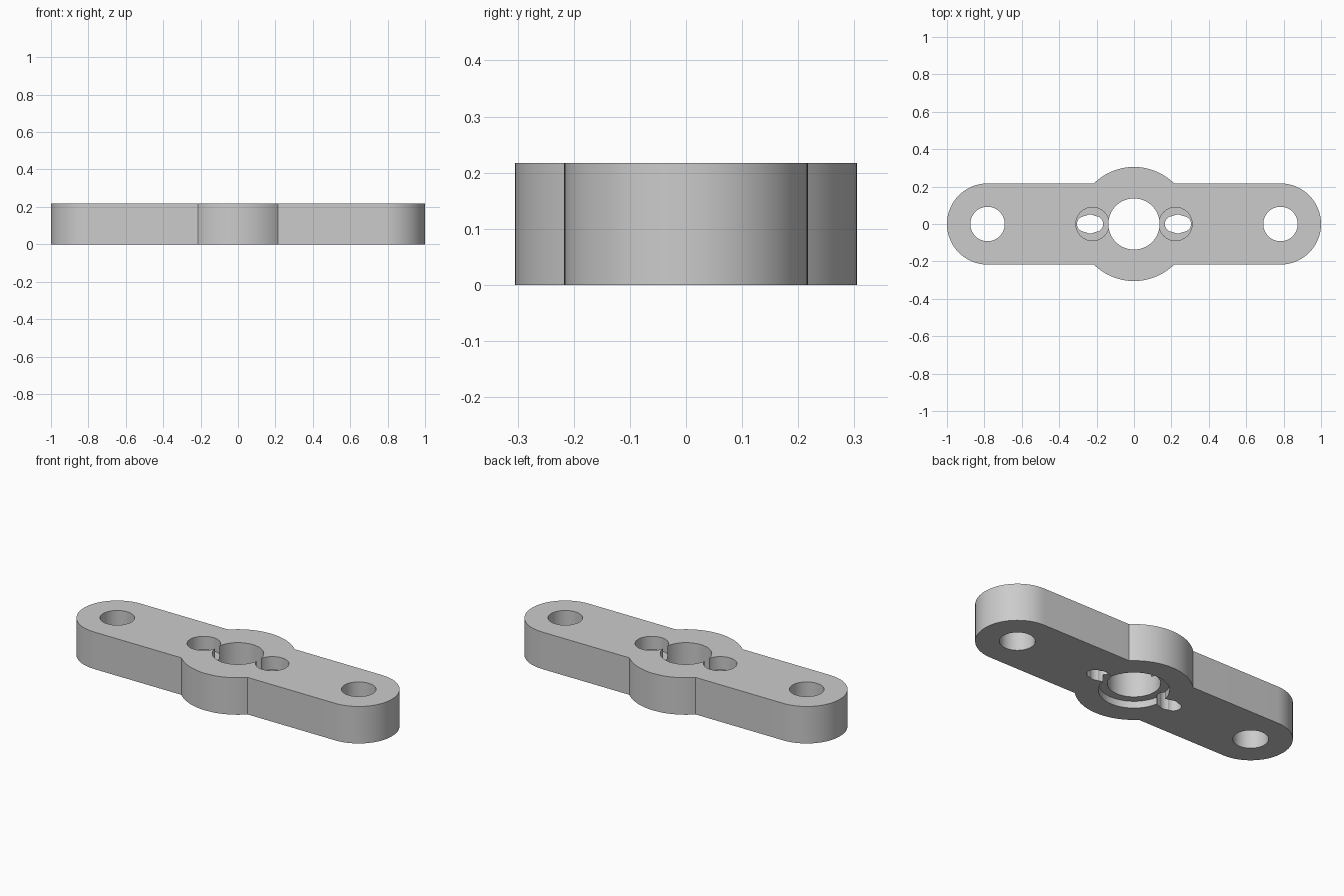
import bpy
import bmesh
from math import asin, cos, sin, pi, radians

if "Cube" in bpy.data.objects:
    bpy.data.objects.remove(bpy.data.objects["Cube"], do_unlink=True)

HEIGHT = 0.217
END_R = 0.217
END_X = 1 - END_R
HUB_R = 0.305

grey = bpy.data.materials.new("plain_grey")
grey.use_nodes = True
colour = (0.6, 0.6, 0.6, 1)
grey.diffuse_color = colour
grey.node_tree.nodes["Principled BSDF"].inputs["Base Color"].default_value = colour


def arc(cx, radius, start, end, steps):
    angles = [start + (end - start) * i / steps for i in range(steps + 1)]
    return [(cx + radius * cos(a), radius * sin(a)) for a in angles]


def prism(name, outline, bottom, top):
    """Extrude a flat outline between two heights."""
    bm = bmesh.new()
    base = bm.faces.new([bm.verts.new((x, y, bottom)) for x, y in outline])
    lifted = bmesh.ops.extrude_face_region(bm, geom=[base])["geom"]
    bmesh.ops.translate(bm, vec=(0, 0, top - bottom),
                        verts=[v for v in lifted if isinstance(v, bmesh.types.BMVert)])
    bmesh.ops.recalc_face_normals(bm, faces=bm.faces[:])
    mesh = bpy.data.meshes.new(name)
    bm.to_mesh(mesh)
    bm.free()
    mesh.materials.append(grey)
    obj = bpy.data.objects.new(name, mesh)
    bpy.context.collection.objects.link(obj)
    return obj


def drill(x, radius, bottom=-0.1, top=HEIGHT + 0.1):
    """Cut a round hole into the bracket."""
    cutter = prism("hole_cutter", arc(x, radius, 0, 2 * pi, 64)[:-1], bottom, top)
    cutter.hide_render = True
    mod = bracket.modifiers.new("hole", "BOOLEAN")
    mod.operation = "DIFFERENCE"
    mod.solver = "EXACT"
    mod.object = cutter
    bpy.ops.object.modifier_apply(modifier=mod.name)
    bpy.data.objects.remove(cutter, do_unlink=True)


# Bar with rounded ends and a bulging hub
hub = asin(END_R / HUB_R)
outline = (arc(END_X, END_R, -pi / 2, pi / 2, 40)
           + arc(0, HUB_R, hub, pi - hub, 32)
           + arc(-END_X, END_R, pi / 2, 3 * pi / 2, 40)
           + arc(0, HUB_R, pi + hub, 2 * pi - hub, 32))
bracket = prism("bracket", outline, 0, HEIGHT)
bpy.context.view_layer.objects.active = bracket
bracket.select_set(True)

# Central bore with a shallow recess underneath
drill(0, 0.137)
drill(0, 0.183, top=0.04)

for side in (-1, 1):
    # Mounting hole at the end
    drill(side * END_X, 0.092)
    # Screw pocket from above, opening into the bore
    drill(side * 0.222, 0.089, bottom=0.14)
    # Scalloped slot through the pocket floor
    for offset, radius in ((-0.028, 0.042), (0, 0.05), (0.028, 0.042)):
        drill(side * (0.235 + offset), radius)

bpy.ops.object.shade_smooth_by_angle(angle=radians(25))
